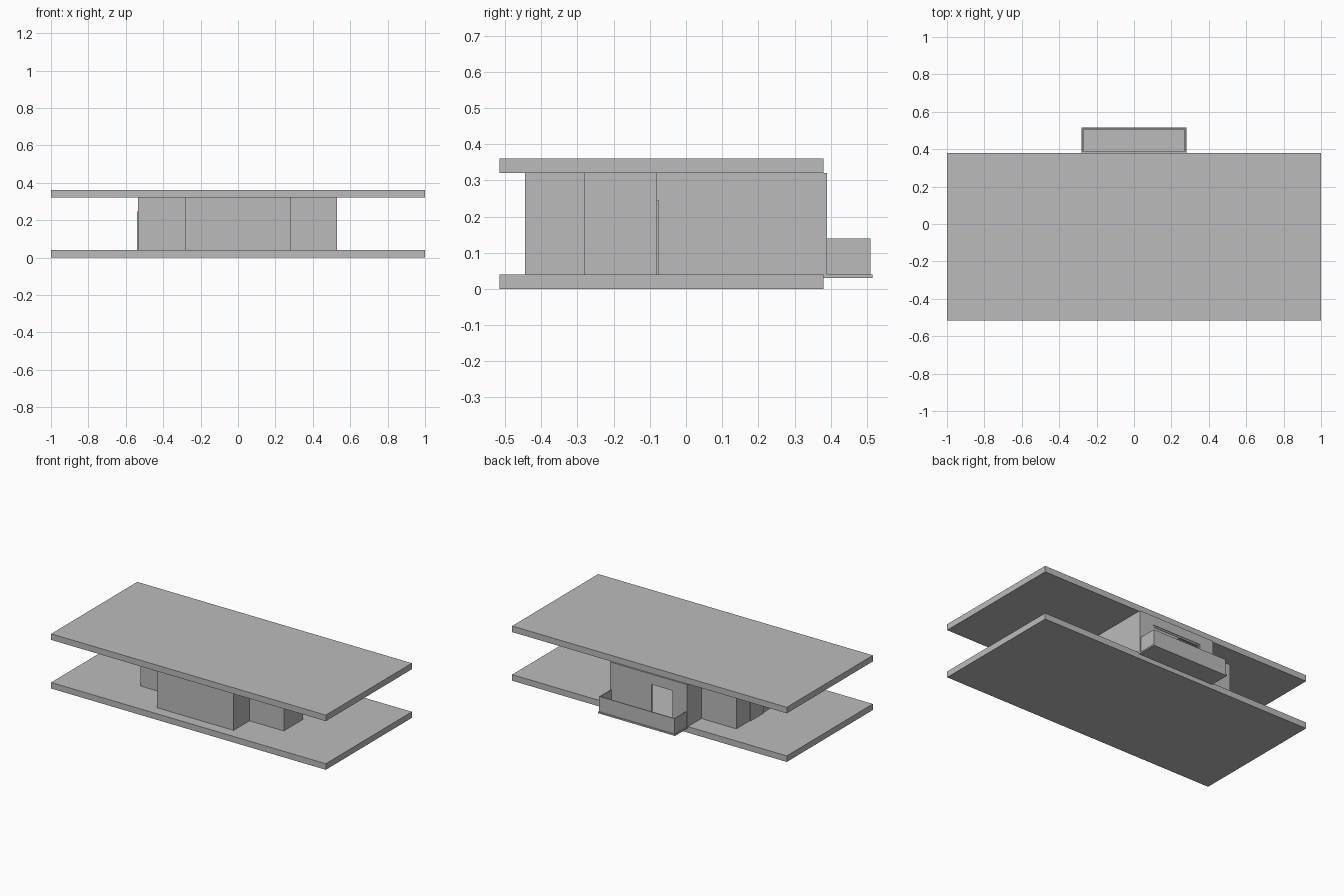
import bpy

cube = bpy.data.objects.get("Cube")
if cube:
    bpy.data.objects.remove(cube, do_unlink=True)

gray = bpy.data.materials.new("plain gray")
gray.use_nodes = True
gray.diffuse_color = (0.5, 0.5, 0.5, 1)
gray.node_tree.nodes["Principled BSDF"].inputs["Base Color"].default_value = (0.5, 0.5, 0.5, 1)


def box(name, x0, x1, y0, y1, z0, z1):
    """Axis-aligned box between two corners."""
    bpy.ops.mesh.primitive_cube_add(size=1, location=((x0 + x1) / 2, (y0 + y1) / 2, (z0 + z1) / 2))
    ob = bpy.context.object
    ob.name = name
    ob.scale = (x1 - x0, y1 - y0, z1 - z0)
    bpy.ops.object.transform_apply(location=False, rotation=False, scale=True)
    ob.data.materials.append(gray)
    return ob


FLOOR, CEIL, T = 0.04, 0.32, 0.015
HALF = 0.28            # half width of the main room
FRONT, BACK = -0.445, 0.39

# Slabs
box("floor_slab", -1, 1, -0.515, 0.38, 0, FLOOR)
box("roof_slab", -1, 1, -0.515, 0.38, CEIL, 0.36)

# Main room
box("main_front_wall", -HALF, HALF, FRONT, FRONT + T, FLOOR, CEIL)
for side, s in (("left", 1), ("right", -1)):
    a, b = sorted((s * HALF, s * (HALF - T)))
    box(f"main_{side}_wall", a, b, FRONT + T, BACK - T, FLOOR, CEIL)
    a, b = sorted((s * HALF, s * 0.18))
    box(f"back_wall_{side}", a, b, BACK - T, BACK, FLOOR, CEIL)
box("back_wall_lintel", -0.18, 0.18, BACK - T, BACK, 0.26, CEIL)


# Side wings, each with three walls
def wing(name, s, reach, y0, y1):
    a, b = sorted((s * HALF, s * reach))
    box(name + "_front_wall", a, b, y0, y0 + T, FLOOR, CEIL)
    box(name + "_back_wall", a, b, y1 - T, y1, FLOOR, CEIL)
    a, b = sorted((s * reach, s * (reach - T)))
    box(name + "_side_wall", a, b, y0 + T, y1 - T, FLOOR, CEIL)


wing("left_wing", 1, 0.53, -0.28, -0.08)
wing("right_wing", -1, 0.535, -0.25, 0.24)

# Wing doors
DOOR = 0.245
box("left_wing_door", 0.33, 0.47, -0.08, -0.074, FLOOR, DOOR)
box("right_wing_door", -0.541, -0.535, -0.035, 0.10, FLOOR, DOOR)

# Sliding balcony door: frame and one closed leaf
F = 0.008
for name, x in (("left", 0.18 - F), ("middle", -0.02), ("right", -0.18)):
    box(f"balcony_door_{name}_post", x, x + F, BACK - T, BACK - 0.004, FLOOR, 0.26)
box("balcony_door_top_rail", -0.18, 0.18, BACK - T, BACK - 0.004, 0.25, 0.26)
box("balcony_door_leaf", -0.02 + F, 0.18 - F, BACK - 0.012, BACK - 0.007, FLOOR, 0.25)

# Balcony
P, RAIL, OUT = 0.006, 0.14, 0.51
box("balcony_floor", -0.28, 0.28, 0.38, 0.515, 0.03, FLOOR)
box("balcony_back_parapet", -0.275, 0.275, OUT - P, OUT, FLOOR, RAIL)
for side, x in (("left", 0.275 - P), ("right", -0.275)):
    box(f"balcony_{side}_parapet", x, x + P, BACK, OUT - P, FLOOR, RAIL)
